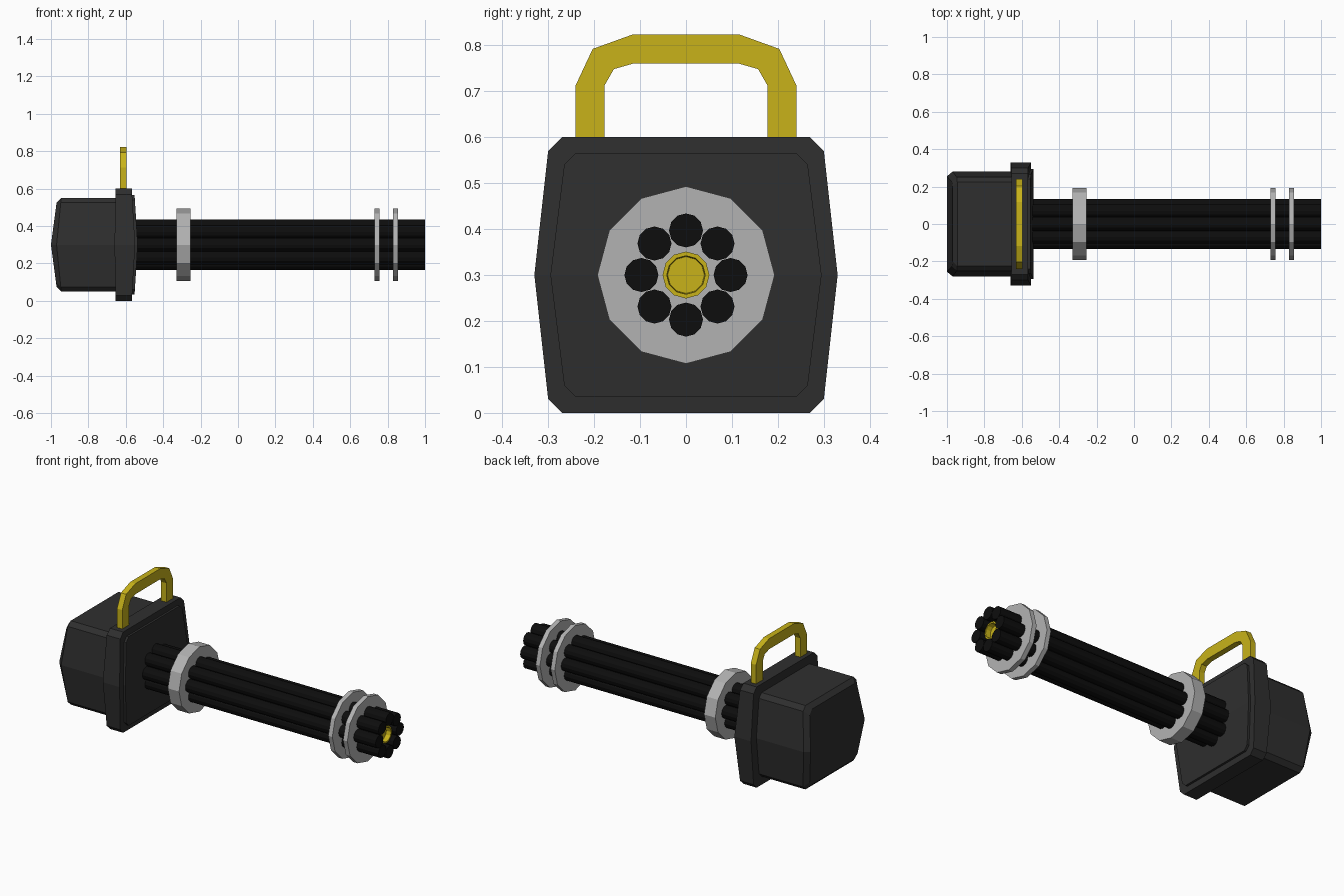
import bpy, math
from mathutils import Matrix

if "Cube" in bpy.data.objects:
    bpy.data.objects.remove(bpy.data.objects["Cube"])

CZ = 0.3  # height of the barrel axis


def material(name, rgb):
    m = bpy.data.materials.new(name)
    m.diffuse_color = (*rgb, 1)
    m.use_nodes = True
    m.node_tree.nodes["Principled BSDF"].inputs["Base Color"].default_value = m.diffuse_color
    return m


dark = material("dark_casing", (0.028, 0.028, 0.028))
black = material("black_barrel", (0.004, 0.004, 0.004))
yellow = material("yellow_trim", (0.58, 0.45, 0.01))
steel = material("light_grey", (0.45, 0.45, 0.45))


def add_mesh(name, verts, faces, mat):
    me = bpy.data.meshes.new(name)
    me.from_pydata(verts, [], faces)
    me.materials.append(mat)
    ob = bpy.data.objects.new(name, me)
    bpy.context.collection.objects.link(ob)
    return ob


def casing(name, sections, mat):
    """Loft of ten-sided sections (x, ridge push in x, half size, chamfer)."""
    verts, faces = [], []
    for x, push, h, c in sections:
        right = [(h + 0.03, 0), (h, h - c), (h - c, h)]
        top = right + [(-y, z) for y, z in reversed(right)]
        loop = top + [(-y, -z) for y, z in top[1:5]]
        verts += [(x + push * (1 - abs(z) / h), y, z + CZ) for y, z in loop]
    n = 10
    for s in range(len(sections) - 1):
        a, b = s * n, s * n + n
        faces += [(a + i, a + (i + 1) % n, b + (i + 1) % n, b + i) for i in range(n)]
    e = (len(sections) - 1) * n
    faces += [tuple(e + i for i in range(6)), tuple(e + i % n for i in range(5, 11))]
    faces += [tuple(reversed(range(6))), tuple(i % n for i in range(10, 4, -1))]
    return add_mesh(name, verts, faces, mat)


def lathe(name, profile, sides, mat, y=0.0, z=CZ):
    """Closed turned part along x from (x, radius) pairs, capped at both ends."""
    verts, faces = [], []
    for x, r in profile:
        for i in range(sides):
            a = 2 * math.pi * i / sides
            verts.append((x, y + r * math.cos(a), z + r * math.sin(a)))
    for s in range(len(profile) - 1):
        a, b = s * sides, (s + 1) * sides
        for i in range(sides):
            j = (i + 1) % sides
            faces.append((a + i, a + j, b + j, b + i))
    faces.append(tuple(reversed(range(sides))))
    faces.append(tuple(range(len(verts) - sides, len(verts))))
    return add_mesh(name, verts, faces, mat)


# Casing: rear motor housing, mounting plate and raised front panel
casing("motor_housing", [(-0.97, -0.03, 0.225, 0.025), (-0.945, -0.025, 0.25, 0.025),
                         (-0.62, 0, 0.25, 0.025)], dark)
casing("mounting_plate", [(-0.655, -0.005, 0.3, 0.03), (-0.568, 0.018, 0.3, 0.03)], dark)
casing("front_panel", [(-0.60, 0, 0.265, 0.025), (-0.553, 0.017, 0.265, 0.025)], dark)

# Carrying handle: mirrored arch of constant width
outer = [(0.24, 0.59), (0.24, 0.713), (0.203, 0.792), (0.117, 0.823)]
inner = [(0.177, 0.59), (0.177, 0.713), (0.157, 0.748), (0.115, 0.76)]
mirror = lambda half: half + [(-y, z) for y, z in reversed(half)]
pairs = list(zip(mirror(outer), mirror(inner)))
hv, hf = [], []
for (oy, oz), (iy, iz) in pairs:
    hv += [(-0.63, oy, oz), (-0.595, oy, oz), (-0.595, iy, iz), (-0.63, iy, iz)]
for s in range(len(pairs) - 1):
    a, b = 4 * s, 4 * s + 4
    hf += [(a + i, b + i, b + (i + 1) % 4, a + (i + 1) % 4) for i in range(4)]
hf += [(0, 1, 2, 3), tuple(len(hv) - 1 - i for i in range(4))]
add_mesh("carry_handle", hv, hf, yellow)

# Ring of eight barrels around a recessed central rod
for k in range(8):
    a = k * math.pi / 4
    lathe(f"barrel_{k + 1}", [(-0.57, 0.037), (1.0, 0.037)], 12, black,
          0.097 * math.cos(a), CZ + 0.097 * math.sin(a))
lathe("centre_rod", [(-0.57, 0.051), (0.98, 0.051), (0.98, 0.042), (0.95, 0.04)], 12, yellow)

# Twelve-sided clamp discs
for name, x0, x1 in (("rear_clamp", -0.328, -0.254), ("middle_clamp", 0.73, 0.757),
                     ("muzzle_clamp", 0.828, 0.856)):
    lathe(name, [(x0, 0.193), (x1, 0.193)], 12, steel)
